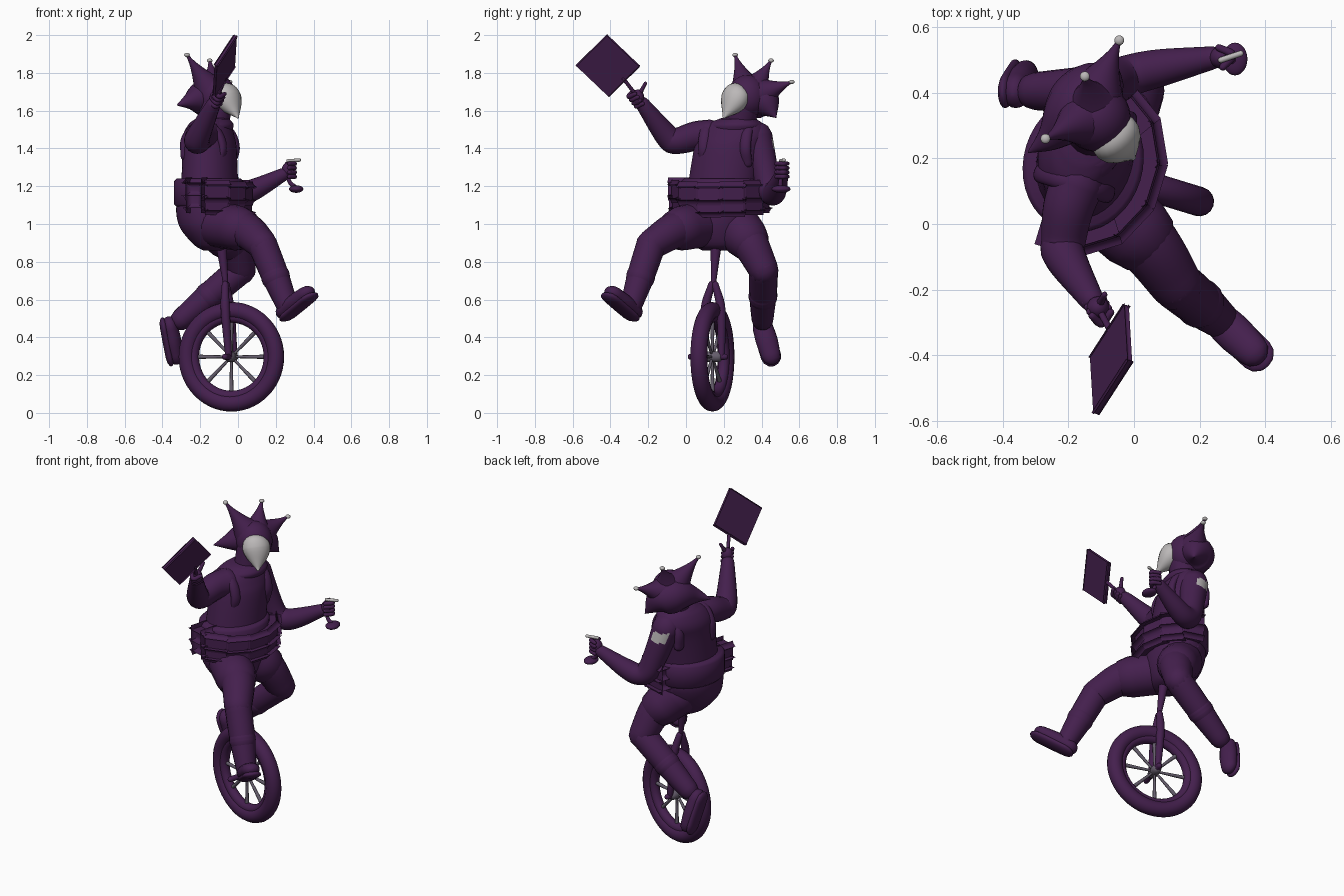
import bpy, bmesh
from math import sin, cos, pi, radians
from mathutils import Vector as V, Matrix

if "Cube" in bpy.data.objects:
    bpy.data.objects.remove(bpy.data.objects["Cube"])

def material(name, colour):
    mat = bpy.data.materials.new(name)
    mat.use_nodes = True
    mat.diffuse_color = (*colour, 1)
    mat.node_tree.nodes["Principled BSDF"].inputs["Base Color"].default_value = (*colour, 1)
    return mat

purple = material("deep purple", (.058, .014, .075))
pale = material("pale grey", (.5, .48, .48))
steel = material("steel grey", (.13, .11, .15))

UP = V((0, 0, 1))
TURN = radians(-17)                       # heading of body and wheel
FORWARD = V((cos(TURN), sin(TURN), 0))
SIDE = UP.cross(FORWARD)

def shade(ob, angle):
    bpy.ops.object.select_all(action='DESELECT')
    ob.select_set(True)
    bpy.context.view_layer.objects.active = ob
    bpy.ops.object.shade_smooth_by_angle(angle=radians(angle))

def finish(name, bm, mat, angle=50):
    bmesh.ops.recalc_face_normals(bm, faces=bm.faces)
    mesh = bpy.data.meshes.new(name)
    bm.to_mesh(mesh)
    bm.free()
    ob = bpy.data.objects.new(name, mesh)
    bpy.context.collection.objects.link(ob)
    mesh.materials.append(mat)
    shade(ob, angle)
    return ob

def smooth_path(rows, steps):
    # Catmull-Rom through rows of any length
    points = [V(row) for row in rows]
    points = [points[0] * 2 - points[1]] + points + [points[-1] * 2 - points[-2]]
    path = []
    for i in range(1, len(points) - 2):
        before, start, end, after = points[i - 1:i + 3]
        for k in range(steps):
            t = k / steps
            path.append((start * 2 + (end - before) * t
                         + (before * 2 - start * 5 + end * 4 - after) * t * t
                         + (start * 3 - before - end * 3 + after) * t ** 3) / 2)
    return path + [points[-2]]

def ellipse(centre, across, along, seg):
    angles = [2 * pi * k / seg for k in range(seg)]
    return [centre + across * cos(angle) + along * sin(angle) for angle in angles]

def loft(name, rings, mat):
    bm = bmesh.new()
    loops = [[bm.verts.new(point) for point in ring] for ring in rings]
    for low, high in zip(loops, loops[1:]):
        for i in range(len(low)):
            bm.faces.new((low[i - 1], low[i], high[i], high[i - 1]))
    bm.faces.new(loops[0])
    bm.faces.new(loops[-1])
    return finish(name, bm, mat)

def tube(name, points, radii, mat=purple, ref=None, flat=1, steps=6, seg=18):
    # round-ended tube through points, flattened along ref
    path = smooth_path([(*point, radius) for point, radius in zip(points, radii)], steps)
    centres = [row.to_3d() for row in path]
    sizes = [max(row[3], .002) for row in path]
    last = len(path) - 1
    tangents = [(centres[min(i + 1, last)] - centres[max(i - 1, 0)]).normalized() for i in range(last + 1)]
    ref = V(ref) if ref else (centres[last] - centres[0]).orthogonal()
    body = list(zip(centres, tangents, sizes))
    head, tail = [], []
    for angle in map(radians, (85, 60, 30)):
        for cap, (centre, tangent, size), sign in ((head, body[0], -1), (tail, body[-1], 1)):
            cap.append((centre + tangent * size * sin(angle) * sign, tangent, size * cos(angle)))
    rings = []
    for centre, tangent, size in head + body + tail[::-1]:
        across = tangent.cross(ref).normalized()
        rings.append(ellipse(centre, across * size, across.cross(tangent) * size * flat, seg))
    return loft(name, rings, mat)

def trunk(name, rows, steps=4):
    # stacked ellipses from (x, y, z, depth, width) rows
    rings = [ellipse(row.to_3d() if len(row) < 4 else V(row[:3]), FORWARD * row[3], SIDE * row[4], 40)
             for row in smooth_path(rows, steps)]
    return loft(name, rings, purple)

def box(name, centre, axes, bevel):
    # axes are the three full edge vectors
    bm = bmesh.new()
    bmesh.ops.create_cube(bm, size=1)
    matrix = Matrix(axes).transposed().to_4x4()
    matrix.translation = centre
    bm.transform(matrix)
    bmesh.ops.bevel(bm, geom=bm.edges[:], offset=bevel, segments=4, affect='EDGES', profile=.5)
    finish(name, bm, purple)

def ball(name, centre, size, mat=purple):
    bm = bmesh.new()
    bmesh.ops.create_uvsphere(bm, u_segments=24, v_segments=14, radius=1,
                              matrix=Matrix.LocRotScale(V(centre), None, V(size)))
    finish(name, bm, mat, 80)

def ring(name, centre, major, minor):
    bpy.ops.mesh.primitive_torus_add(location=centre, rotation=(pi / 2, 0, TURN), major_radius=major,
                                     minor_radius=minor, major_segments=56, minor_segments=16)
    ob = bpy.context.object
    ob.name = name
    ob.data.materials.append(purple)
    shade(ob, 60)

# Wheel, hub, spokes and fork
hub = V((-.035, .14, .297))
ring("tyre", hub, .245, .045)
ring("rim", hub, .21, .03)
tube("hub", (hub - SIDE * .03, hub + SIDE * .03), (.028, .028), steel)
tube("axle", (hub - SIDE * .12, hub + SIDE * .07), (.016, .016))
for k in range(8):
    ray = FORWARD * cos(k * pi / 4) + UP * sin(k * pi / 4)
    tube("spoke", (hub + ray * .02, hub + ray * .2), (.007, .012), steel, seg=8)
crown = V((-.065, .145, .68))
for sign in (-1, 1):
    top, low = crown + SIDE * sign * .01, hub + SIDE * sign * .05
    middle = top.lerp(low, .35) + SIDE * sign * .02
    tube("fork_prong", (top, middle, low), (.018, .024, .018))
tube("seat_post", (crown, (-.09, .16, .9)), (.013, .03))

# Trunk, shorts, collar and neck
trunk("shorts", [(-.13, .165, .86, .05, .08), (-.13, .165, .89, .1, .13), (-.15, .165, .98, .155, .18),
                 (-.155, .18, 1.08, .17, .2), (-.15, .18, 1.16, .155, .19)])
trunk("torso", [(-.15, .18, 1.1, .15, .19), (-.15, .22, 1.38, .14, .185), (-.155, .245, 1.47, .13, .187),
                (-.15, .26, 1.53, .105, .15), (-.14, .275, 1.56, .08, .09)])
trunk("collar", [(-.145, .26, 1.49, .11, .135), (-.14, .265, 1.525, .115, .14), (-.135, .275, 1.555, .09, .1)])
tube("neck", ((-.13, .285, 1.53), (-.11, .31, 1.66)), (.08, .09))

# Belt with a row of pouches round the front
waist = V((-.155, .185, 1.165))
trunk("belt", [(*(waist + UP * rise), .182 - inset, .212 - inset)
               for rise, inset in ((-.075, .015), (-.06, 0), (.06, 0), (.075, .015))], 1)
for k in range(-3, 4):
    c, s = cos(k * pi / 6), sin(k * pi / 6)
    out = (FORWARD * c + SIDE * s * .86).normalized()
    across = out.cross(UP)
    centre = waist + FORWARD * c * .183 + SIDE * s * .213 - UP * (.015 + .025 * c)
    box("pouch", centre, (out * .07, across * .082, UP * .13), .026)
    box("pouch_flap", centre + UP * .035 + out * .005, (out * .07, across * .088, UP * .07), .026)

# Shoulder straps arch over each shoulder
for sign in (-1, 1):
    base = V((-.15, .235, 1.4)) + SIDE * sign * .115
    arch = [radians(angle) for angle in range(-40, 201, 40)]
    tube("shoulder_strap", [base + FORWARD * .108 * cos(a) + UP * .125 * sin(a) for a in arch],
         [.022] * len(arch), ref=SIDE, flat=1.4)

# Legs in shorts, with cuffed boots
def leg(side, hip, knee, ankle, heel, toe, instep):
    hip, knee, ankle, heel, toe = map(V, (hip, knee, ankle, heel, toe))
    instep = V(instep).normalized()
    thigh = hip.lerp(knee, .5) + V((.025, 0, .025))
    shin = knee.lerp(ankle, .5)
    tube(side + "_thigh", (hip, thigh, knee), (.11, .098, .08))
    tube(side + "_shorts_leg", (hip, hip.lerp(thigh, .8)), (.125, .118))
    tube(side + "_shin", (knee, shin, ankle), (.078, .073, .058))
    tube(side + "_boot_cuff", (shin, shin.lerp(ankle, .12)), (.076, .076))
    foot = (heel, heel.lerp(toe, .5), toe)
    tube(side + "_boot", foot, (.053, .058, .051), ref=instep, flat=.78)
    tube(side + "_sole", [p - instep * .033 for p in foot], (.053, .055, .054), ref=instep, flat=.4)

leg("right", (-.11, .08, 1), (.13, -.185, .89), (.26, -.29, .57),
    (.25, -.28, .54), (.36, -.385, .63), (-.5, .45, .75))
leg("left", (-.13, .26, 1), (.015, .41, .76), (-.3, .405, .495),
    (-.36, .405, .46), (-.33, .45, .305), (1, 0, .2))

# Fists: a palm and four curled fingers stacked along the grip
def fist(side, palm, grip, out):
    grip, out = V(grip).normalized(), V(out).normalized()
    knuckle = grip.cross(out) * .03
    ball(side + "_palm", palm, (.034, .034, .042))
    for k in range(4):
        centre = V(palm) + grip * .023 * (k - 1.5)
        tube(side + "_finger", (centre - knuckle, centre + out * .035, centre + knuckle),
             (.011, .013, .011), ref=grip, seg=10)

# Right arm raising a sign
tube("right_arm", ((-.17, .13, 1.47), (-.2, .05, 1.465), (-.215, -.05, 1.44), (-.21, -.1, 1.465),
                   (-.13, -.23, 1.635)), (.083, .078, .069, .064, .038), ref=(1, 0, 0))
palm = V((-.11, -.255, 1.67))
shaft = V((.035, -.065, .085)).normalized()
fist("right", palm, shaft, (0, -.8, -.6))
tube("right_forefinger", (palm, (-.09, -.215, 1.745)), (.014, .009), seg=10)
tube("sign_handle", (palm - shaft * .05, palm + shaft * .13), (.01, .01), seg=10)
edge, rise = V((.1, .155, .152)), V((.01, -.168, .16))
box("sign_board", (-.07, -.413, 1.838), (edge, rise, edge.cross(rise).normalized() * .015), .006)

# Left arm with a pale shoulder patch
arm = tube("left_arm", ((-.13, .375, 1.46), (-.085, .415, 1.3), (-.045, .44, 1.19), (.01, .46, 1.16),
                        (.09, .478, 1.185), (.24, .507, 1.262)),
           (.083, .07, .066, .062, .056, .035), ref=(0, 1, 0), seg=40, steps=14)
arm.data.materials.append(pale)
outward = V((-.25, .9, .3)).normalized()
for face in arm.data.polygons:
    if 1.395 < face.center.z < 1.455 and face.normal.dot(outward) > .82:
        face.material_index = 1

# Left hand with stick and small scoop
fist("left", (.265, .508, 1.285), UP, (1, .2, 0))
tube("stick", ((.265, .5, 1.335), (.325, .52, 1.338)), (.009, .009), pale, seg=10)
tube("scoop_handle", ((.26, .505, 1.26), (.275, .5, 1.22), (.3, .5, 1.195)), (.01, .011, .014), seg=10)
ball("scoop", (.308, .503, 1.185), (.038, .05, .02))

# Head and hood, with a draped hem ending in two points
ball("head", (-.115, .325, 1.675), (.105, .105, .115))
tube("hood_drape", ((-.32, .22, 1.63), (-.255, .265, 1.65), (-.195, .33, 1.665), (-.15, .38, 1.66),
                    (-.1, .425, 1.635), (-.05, .475, 1.565)), (.004, .045, .09, .1, .08, .004), ref=UP)

# Three tapering hood horns with beads
for root, tip in (((-.15, .32, 1.71), (-.27, .26, 1.895)),
                  ((-.125, .36, 1.71), (-.15, .45, 1.865)),
                  ((-.115, .4, 1.69), (-.045, .56, 1.752))):
    stops = (0, .4, .75, 1)
    tube("hood_horn", [V(root).lerp(V(tip), t) for t in stops], [.006 + .085 * (1 - t) ** 1.4 for t in stops])
    ball("horn_bead", tip, (.015, .015, .011), pale)

# Beaked mask
tube("beak_mask", ((-.082, .288, 1.72), (-.066, .27, 1.695), (-.052, .258, 1.66), (-.033, .238, 1.622),
                   (-.003, .203, 1.568)), (.045, .074, .08, .062, .01), pale, ref=(.7, -.6, .2), flat=.82)
